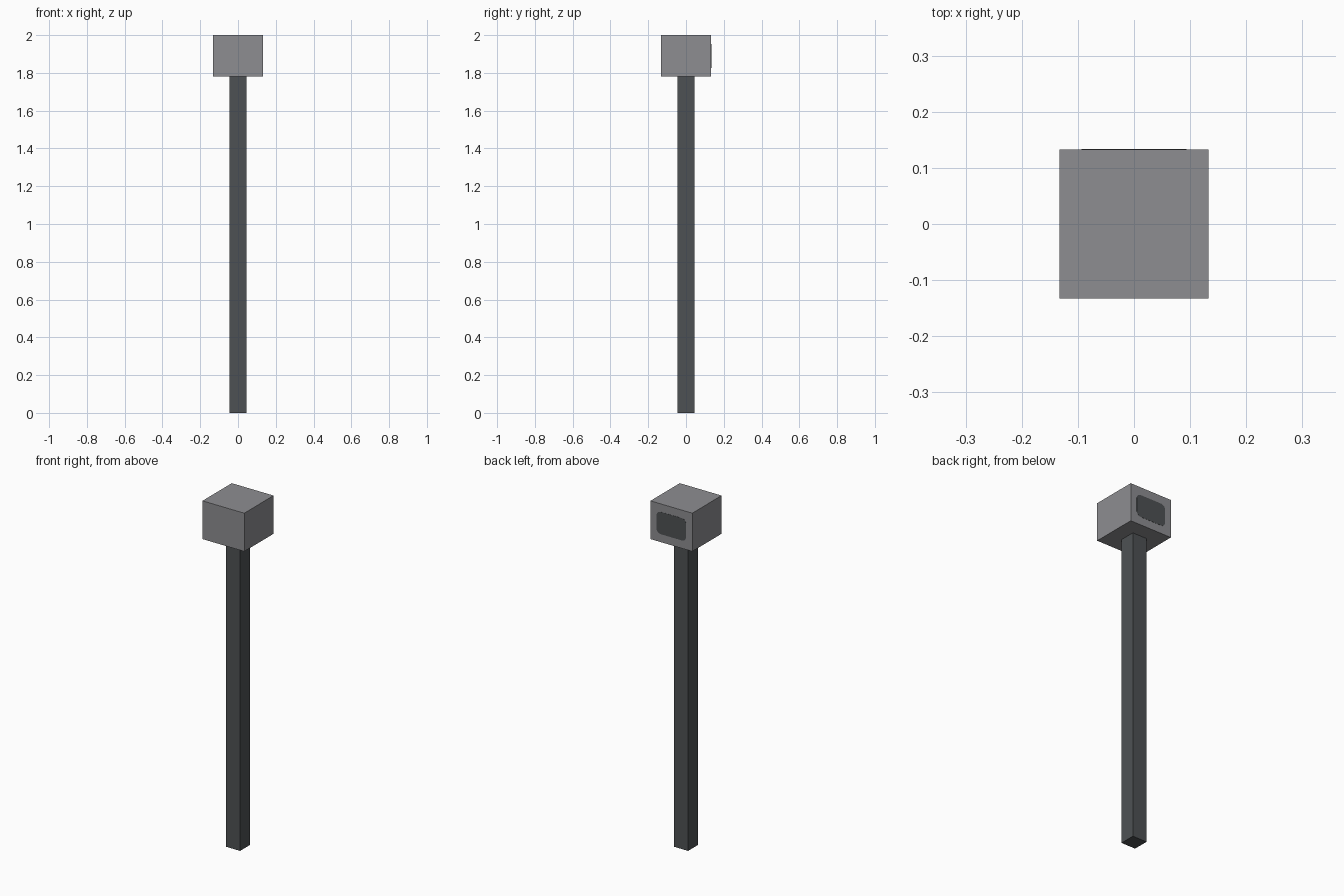
import bpy, bmesh, math

if "Cube" in bpy.data.objects:
    bpy.data.objects.remove(bpy.data.objects["Cube"])


def material(name, rgb):
    m = bpy.data.materials.new(name)
    m.diffuse_color = (*rgb, 1.0)
    m.use_nodes = True
    m.node_tree.nodes["Principled BSDF"].inputs["Base Color"].default_value = m.diffuse_color
    return m


LIGHT = material("light grey", (0.27, 0.27, 0.285))
DARK = material("dark grey", (0.076, 0.083, 0.088))


def add_object(name, bm, mat):
    bmesh.ops.recalc_face_normals(bm, faces=bm.faces)
    mesh = bpy.data.meshes.new(name)
    bm.to_mesh(mesh)
    bm.free()
    mesh.materials.append(mat)
    obj = bpy.data.objects.new(name, mesh)
    bpy.context.collection.objects.link(obj)
    return obj


def box(name, half, z0, z1, mat):
    bm = bmesh.new()
    bmesh.ops.create_cube(bm, size=1)
    for v in bm.verts:
        v.co.x *= 2 * half
        v.co.y *= 2 * half
        v.co.z = z1 if v.co.z > 0 else z0
    return add_object(name, bm, mat)


def rounded_plate(name, half_w, half_h, radius, zc, y0, y1, mat, segs=5):
    # Rounded rectangle in the xz plane, extruded along y
    bm = bmesh.new()
    ring = []
    for i, (sx, sz) in enumerate(((1, 1), (-1, 1), (-1, -1), (1, -1))):
        for s in range(segs + 1):
            a = math.radians(90 * (i + s / segs))
            ring.append(bm.verts.new((
                sx * (half_w - radius) + radius * math.cos(a), y0,
                zc + sz * (half_h - radius) + radius * math.sin(a))))
    face = bm.faces.new(ring)
    ext = bmesh.ops.extrude_face_region(bm, geom=[face], use_keep_orig=True)
    for g in ext["geom"]:
        if isinstance(g, bmesh.types.BMVert):
            g.co.y = y1
    return add_object(name, bm, mat)


# Square post
box("post", 0.045, 0.0, 1.78, DARK)
# Box-shaped head
box("head", 0.133, 1.78, 2.0, LIGHT)
# Dark window on the back of the head
rounded_plate("window", 0.094, 0.064, 0.027, 1.89, 0.131, 0.134, DARK)
